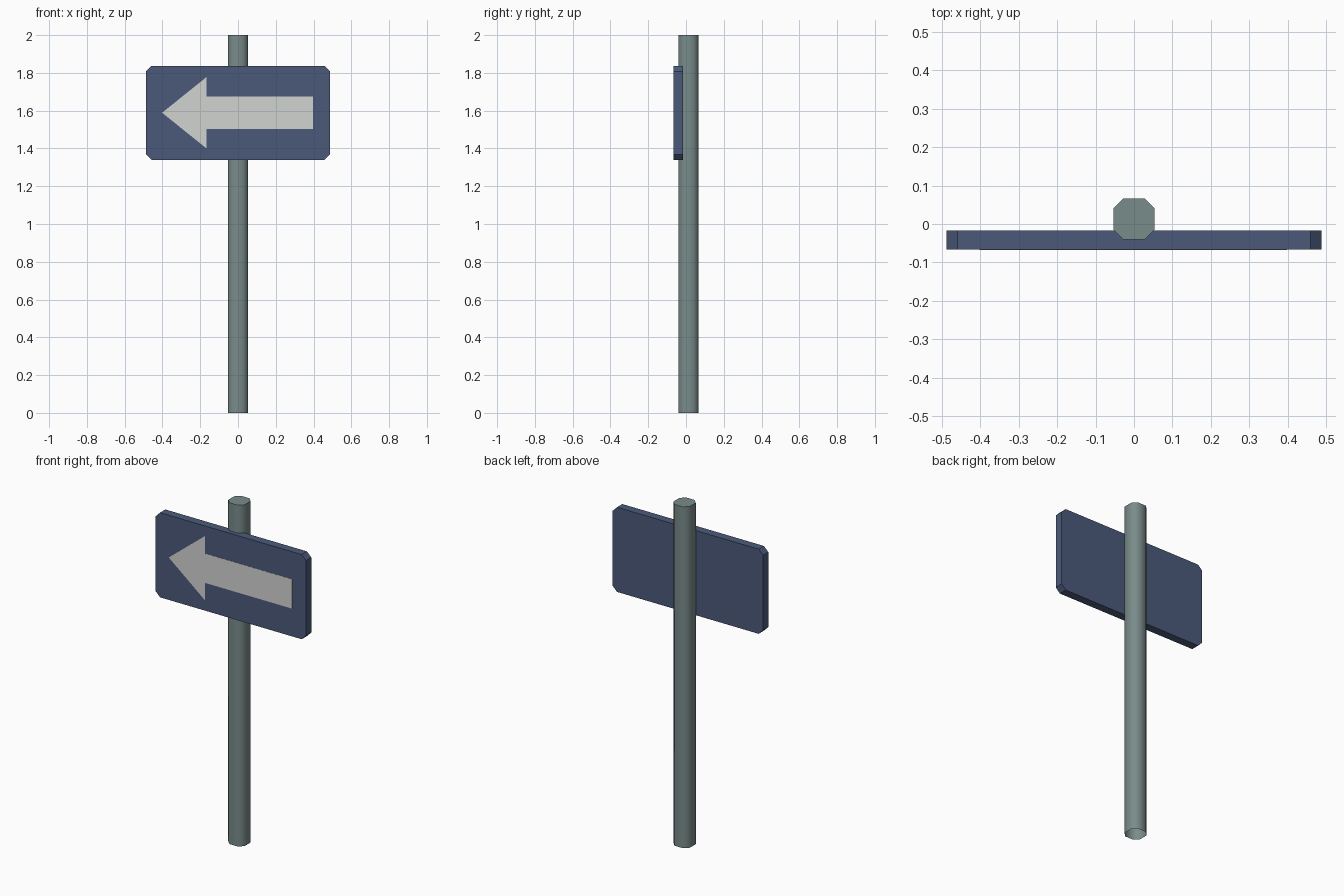
import bpy, bmesh, math

if "Cube" in bpy.data.objects:
    bpy.data.objects.remove(bpy.data.objects["Cube"])


def material(name, rgb):
    lin = [((c / 255 + 0.055) / 1.055) ** 2.4 for c in rgb]
    m = bpy.data.materials.new(name)
    m.diffuse_color = (*lin, 1)
    m.use_nodes = True
    m.node_tree.nodes["Principled BSDF"].inputs["Base Color"].default_value = m.diffuse_color
    return m


POST = material("grey green metal", (121, 140, 138))
BLUE = material("sign blue", (75, 90, 122))
WHITE = material("arrow white", (209, 211, 209))


def chamfered(hx, hy, c):
    """Rectangle outline with cut corners, counter-clockwise."""
    return [(hx, -hy + c), (hx, hy - c), (hx - c, hy), (-hx + c, hy),
            (-hx, hy - c), (-hx, -hy + c), (-hx + c, -hy), (hx - c, -hy)]


def prism(name, start, step, mat, open_start=False):
    """Extrude a closed outline of 3D points along step."""
    bm = bmesh.new()
    base = bm.faces.new([bm.verts.new(p) for p in start])
    ext = bmesh.ops.extrude_face_region(bm, geom=[base], use_keep_orig=True)
    moved = [g for g in ext["geom"] if isinstance(g, bmesh.types.BMVert)]
    bmesh.ops.translate(bm, verts=moved, vec=step)
    bmesh.ops.recalc_face_normals(bm, faces=bm.faces)
    if open_start:
        bmesh.ops.delete(bm, geom=[base], context='FACES_ONLY')
    me = bpy.data.meshes.new(name)
    bm.to_mesh(me)
    bm.free()
    me.materials.append(mat)
    ob = bpy.data.objects.new(name, me)
    bpy.context.collection.objects.link(ob)
    return ob


# Post: eight-sided tube, closed on top and open underneath, smooth sides
post = prism("post", [(x, y + 0.013, 0) for x, y in chamfered(0.0533, 0.0533, 0.026)],
             (0, 0, 2), POST, open_start=True)
bpy.context.view_layer.objects.active = post
post.select_set(True)
bpy.ops.object.shade_smooth_by_angle(angle=math.radians(50))

# Sign board with cut corners
prism("sign_board", [(x, -0.066, z + 1.588) for x, z in chamfered(0.487, 0.248, 0.028)],
      (0, 0.049, 0), BLUE)

# Arrow: upper half of the profile, mirrored below the centre line
half = [(0.398, 0.086), (-0.168, 0.086), (-0.168, 0.188)]
arrow = half + [(-0.402, 0)] + [(x, -z) for x, z in reversed(half)]
prism("arrow", [(x, -0.067, z + 1.589) for x, z in arrow], (0, 0.002, 0), WHITE)
